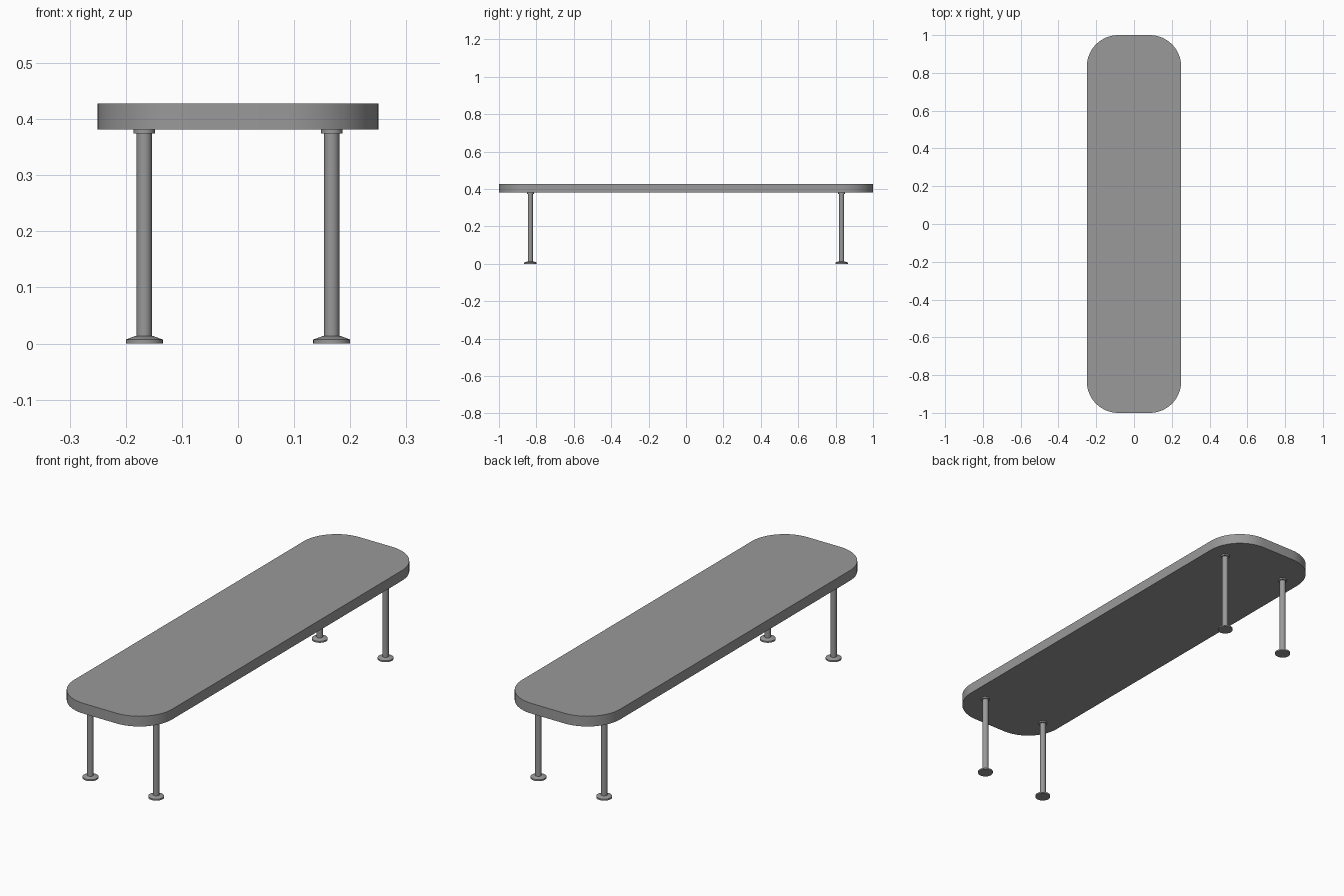
import bpy
import bmesh
import math

cube = bpy.data.objects.get("Cube")
if cube:
    bpy.data.objects.remove(cube, do_unlink=True)

grey = bpy.data.materials.new("mid_grey")
grey.use_nodes = True
GREY = (0.32, 0.32, 0.32, 1)
grey.diffuse_color = GREY
grey.node_tree.nodes["Principled BSDF"].inputs["Base Color"].default_value = GREY


def finish(bm, name):
    bmesh.ops.recalc_face_normals(bm, faces=bm.faces)
    mesh = bpy.data.meshes.new(name)
    bm.to_mesh(mesh)
    bm.free()
    mesh.materials.append(grey)
    obj = bpy.data.objects.new(name, mesh)
    bpy.context.collection.objects.link(obj)
    bpy.ops.object.select_all(action="DESELECT")
    obj.select_set(True)
    bpy.context.view_layer.objects.active = obj
    bpy.ops.object.shade_smooth_by_angle(angle=math.radians(30))
    return obj


def rounded_slab(name, half_x, half_y, radius, bottom, top, steps=16):
    bm = bmesh.new()
    verts = []
    for quarter, (sx, sy) in enumerate([(1, 1), (-1, 1), (-1, -1), (1, -1)]):
        for i in range(steps + 1):
            a = math.pi / 2 * (quarter + i / steps)
            verts.append(bm.verts.new((sx * (half_x - radius) + radius * math.cos(a),
                                       sy * (half_y - radius) + radius * math.sin(a),
                                       bottom)))
    face = bm.faces.new(verts)
    result = bmesh.ops.extrude_face_region(bm, geom=[face], use_keep_orig=True)
    moved = [g for g in result["geom"] if isinstance(g, bmesh.types.BMVert)]
    bmesh.ops.translate(bm, verts=moved, vec=(0, 0, top - bottom))
    return finish(bm, name)


def lathe(name, profile, x, y, sides=32):
    bm = bmesh.new()
    rings = []
    for r, z in profile:
        angles = [math.tau * i / sides for i in range(sides)]
        rings.append([bm.verts.new((x + r * math.cos(a), y + r * math.sin(a), z))
                      for a in angles])
    for low, high in zip(rings, rings[1:]):
        for i in range(sides):
            j = (i + 1) % sides
            bm.faces.new((low[i], low[j], high[j], high[i]))
    bm.faces.new(rings[0])
    bm.faces.new(rings[-1])
    return finish(bm, name)


# Bench top
rounded_slab("seat", 0.25, 1.0, 0.167, 0.381, 0.428)

# Four legs, each with a flared foot and a mounting collar
foot = [(0.033, 0), (0.033, 0.007), (0.017, 0.013)]
post = [(0.0135, 0.012), (0.0135, 0.376)]
collar = [(0.019, 0.374), (0.019, 0.382)]
for end, y in (("front", -0.832), ("back", 0.832)):
    for side, x in (("right", -0.167), ("left", 0.167)):
        for part, profile in (("foot", foot), ("leg", post), ("collar", collar)):
            lathe(f"{end}_{side}_{part}", profile, x, y)
